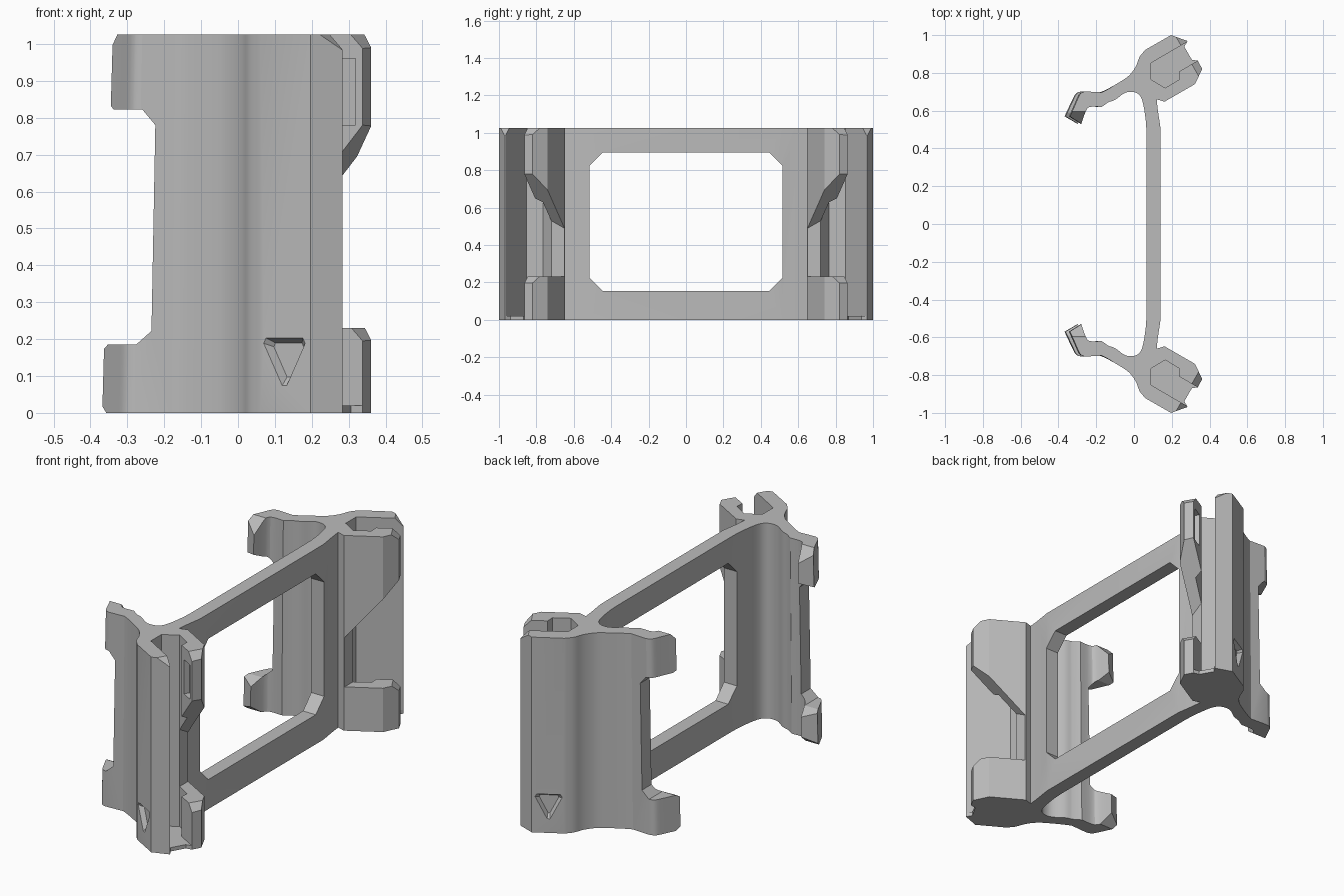
import bpy, bmesh, math
from mathutils import Vector

cube = bpy.data.objects.get("Cube")
if cube:
    bpy.data.objects.remove(cube)

HEIGHT = 1.025
C, S = math.cos(math.radians(30)), 0.5

grey = bpy.data.materials.new("plain grey")
grey.use_nodes = True
colour = (0.5, 0.5, 0.5, 1)
grey.diffuse_color = colour
grey.node_tree.nodes["Principled BSDF"].inputs["Base Color"].default_value = colour


def rail(u, v):
    """Plan position from the channel's own axes: u along its opening, v across it."""
    return (C * u + S * v, S * u - C * v)


def curve(points, steps=4):
    """Smooth run through the given points."""
    pts = [Vector(p) for p in points]
    pts = [2 * pts[0] - pts[1]] + pts + [2 * pts[-1] - pts[-2]]
    out = []
    for a, b, c, d in zip(pts, pts[1:], pts[2:], pts[3:]):
        for i in range(steps):
            t = i / steps
            out.append(tuple(0.5 * (2 * b + (c - a) * t + (2 * a - 5 * b + 4 * c - d) * t ** 2
                                    + (3 * b - a - 3 * c + d) * t ** 3)))
    return out + [tuple(pts[-2])]


def prism(name, first, second):
    """Solid between two matching loops of points."""
    bm = bmesh.new()
    a = [bm.verts.new(p) for p in first]
    b = [bm.verts.new(p) for p in second]
    bm.faces.new(a)
    bm.faces.new(b)
    n = len(a)
    for i in range(n):
        j = (i + 1) % n
        bm.faces.new((a[i], a[j], b[j], b[i]))
    bmesh.ops.recalc_face_normals(bm, faces=bm.faces)
    mesh = bpy.data.meshes.new(name)
    bm.to_mesh(mesh)
    bm.free()
    obj = bpy.data.objects.new(name, mesh)
    bpy.context.collection.objects.link(obj)
    return obj


def upright(name, plan, low, high):
    return prism(name, [(x, y, low) for x, y in plan], [(x, y, high) for x, y in plan])


def across(name, section, v0, v1):
    """Prism with a u-z section, running across the channel."""
    return prism(name, *[[(*rail(u, v), z) for u, z in section] for v in (v0, v1)])


# Half of the bracket: web, spring arm and channel in one extruded profile
outer_bend = curve([(0.06, 0.922), (0.03, 0.885), (0.01, 0.835), (-0.025, 0.787),
                    (-0.075, 0.752), (-0.14, 0.715), (-0.18, 0.697)])
hook_outside = curve([(-0.28, 0.702), (-0.308, 0.69), (-0.33, 0.65), (-0.368, 0.57)], 3)
hook_inside = curve([(-0.3, 0.53), (-0.275, 0.598), (-0.25, 0.62), (-0.18, 0.62)], 3)
inner_bend = curve([(-0.14, 0.645), (-0.1, 0.658), (-0.055, 0.69), (-0.02, 0.7),
                    (0.02, 0.69), (0.045, 0.65), (0.062, 0.55), (0.066, 0.48)])
channel = [rail(0.464, -0.48), rail(0.65, -0.48), rail(0.723, -0.53), rail(0.725, -0.58),
           rail(0.7, -0.6), rail(0.7, -0.68), rail(0.73, -0.697), rail(0.67, -0.768)]
profile = ([(0.066, 0), (0.14, 0), (0.14, 0.51), (0.125, 0.61), (0.12, 0.66)] + channel
           + outer_bend + hook_outside + hook_inside + inner_bend)
bracket = upright("bracket", profile, 0, HEIGHT)

cutters = []

# Slot with a six-sided pocket behind it, closed at the floor
slot = [(0.09, 0.852), rail(0.9, -0.695), rail(0.9, -0.58), rail(0.61, -0.58),
        (0.24, 0.765), (0.165, 0.72), (0.09, 0.765)]
cutters.append(upright("slot_cutter", slot, 0.02, 1.2))


# Gap in the inner lip, with a sloping upper end
def gap_section(v):
    back = (0.165 - S * v) / C
    section = [(back, 0.23), (0.69, 0.23), (0.74, 0.18), (0.9, 0.18),
               (0.9, 0.978), (back, 0.78 + 1.13 * (back - 0.725))]
    return [(*rail(u, v), z) for u, z in section]


cutters.append(prism("lip_gap_cutter", gap_section(-0.69), gap_section(-0.4)))

# Chamfer on the top of the lips, and a small pocket inside the inner lip
cutters.append(across("lip_chamfer_cutter", [(0.67, 1.043), (0.8, 0.913), (0.8, 1.1)], -0.9, -0.4))
cutters.append(across("lip_pocket_cutter", [(0.635, 0.78), (0.703, 0.78), (0.703, 0.96), (0.635, 0.96)],
                      -0.6, -0.55))


# Tapered triangular mark on the outer face, with clipped corners
def triangle(size, v):
    loop = []
    corners = [Vector((0.517, 0.203)), Vector((0.661, 0.203)), Vector((0.589, 0.06))]
    middle = sum(corners, Vector((0, 0))) / 3
    for i, corner in enumerate(corners):
        for other in (corners[i - 1], corners[(i + 1) % 3]):
            p = middle + (corner.lerp(other, 0.1) - middle) * size
            loop.append((*rail(*(p.x, v)), p.y))
    return loop


cutters.append(prism("triangle_cutter", triangle(1.08, -0.775), triangle(0.72, -0.745)))

# Arm opening between the two hooks
arm_gap = [(-0.6, 0.185), (-0.28, 0.185), (-0.238, 0.222), (-0.236, 0.78), (-0.275, 0.822), (-0.6, 0.822)]
cutters.append(prism("arm_gap_cutter", [(x, 0.4, z) for x, z in arm_gap], [(x, 0.85, z) for x, z in arm_gap]))

# Clipped corners of the hook tips
for base, way, reach in ((HEIGHT, -1, 0.075), (0.822, 1, 0.03), (0.185, -1, 0.035), (0, 1, 0.05)):
    wedge = [(0.5, base + way * reach * 1.4), (0.6, base - way * 0.005), (0.5, base - way * 0.005)]
    cutters.append(prism("tip_cutter", [(-0.5, y, z) for y, z in wedge], [(-0.22, y, z) for y, z in wedge]))

# Window in the web with clipped corners
window = [(-0.1, 0.155), (0.445, 0.155), (0.515, 0.225), (0.515, 0.825), (0.445, 0.895), (-0.1, 0.895)]
cutters.append(prism("window_cutter", [(0, y, z) for y, z in window], [(0.3, y, z) for y, z in window]))

for cutter in cutters:
    cutter.hide_render = True
    cut = bracket.modifiers.new(cutter.name, 'BOOLEAN')
    cut.operation = 'DIFFERENCE'
    cut.solver = 'EXACT'
    cut.object = cutter

# Fix the cuts, open the middle seam and give the arm its slight draft
cut_mesh = bpy.data.meshes.new_from_object(bracket.evaluated_get(bpy.context.evaluated_depsgraph_get()))
bracket.modifiers.clear()
bracket.data = cut_mesh
for cutter in cutters:
    bpy.data.objects.remove(cutter)
bm = bmesh.new()
bm.from_mesh(cut_mesh)
seam = [f for f in bm.faces if all(abs(v.co.y) < 1e-4 for v in f.verts)]
bmesh.ops.delete(bm, geom=seam, context='FACES')
for v in bm.verts:
    v.co.x += 0.028 * v.co.z * min(max((-0.1 - v.co.x) / 0.25, 0), 1)
bm.to_mesh(cut_mesh)
bm.free()
cut_mesh.materials.clear()
cut_mesh.materials.append(grey)

# Matching second half
mirror = bracket.modifiers.new("mirror", 'MIRROR')
mirror.use_axis = (False, True, False)
mirror.use_clip = True

bpy.ops.object.select_all(action='DESELECT')
bracket.select_set(True)
bpy.context.view_layer.objects.active = bracket
bpy.ops.object.modifier_apply(modifier="mirror")
bpy.ops.object.shade_smooth_by_angle(angle=math.radians(22))
